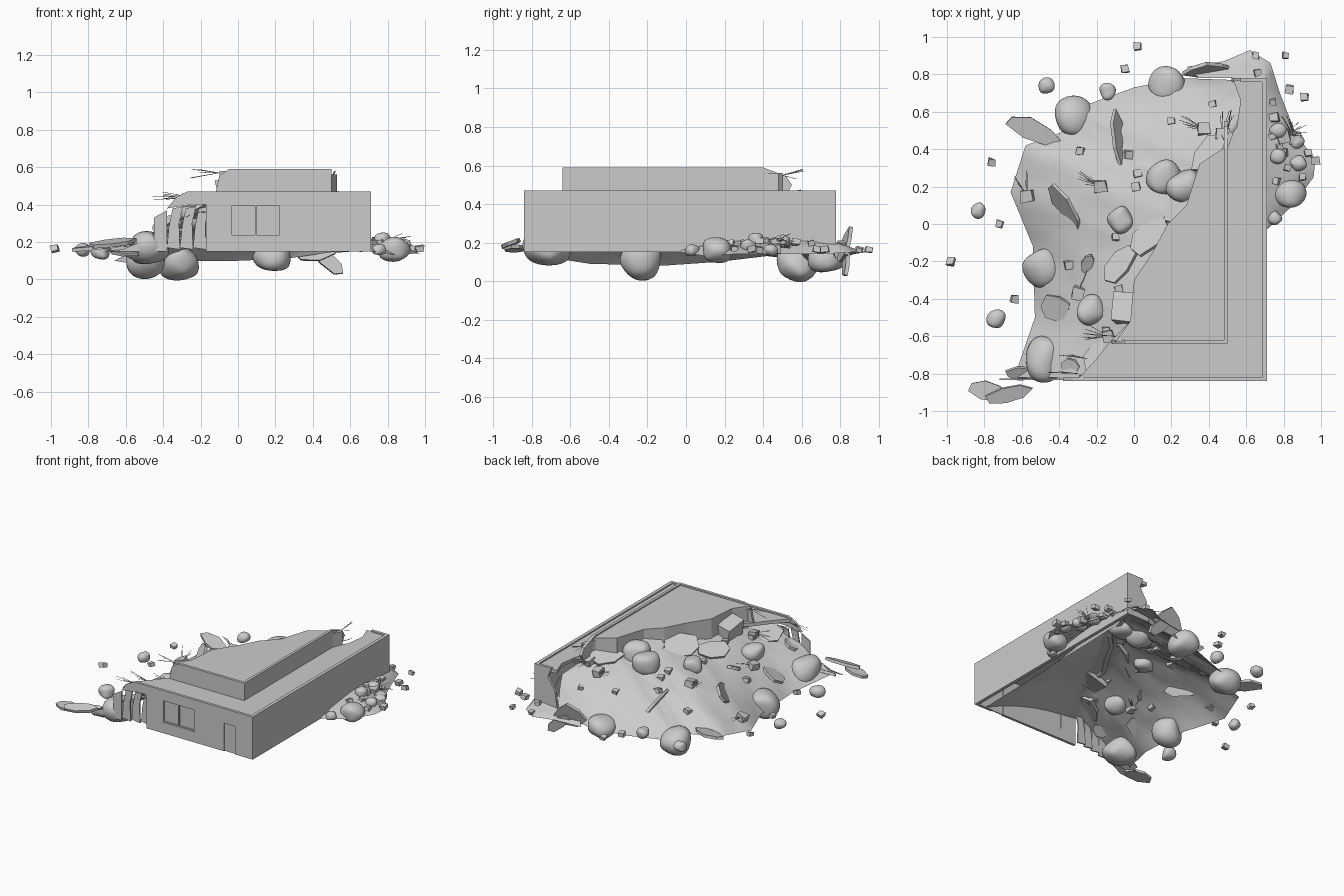
import bpy, bmesh, math, random
from mathutils import Vector, Euler
from mathutils.bvhtree import BVHTree

if "Cube" in bpy.data.objects:
    bpy.data.objects.remove(bpy.data.objects["Cube"])

random.seed(4)
R = random.uniform

def make(name, bm, smooth=False):
    bmesh.ops.recalc_face_normals(bm, faces=bm.faces)
    me = bpy.data.meshes.new(name)
    bm.to_mesh(me)
    bm.free()
    ob = bpy.data.objects.new(name, me)
    bpy.context.collection.objects.link(ob)
    if smooth:
        for p in me.polygons:
            p.use_smooth = True
    return ob

def prism(name, pts, axis, a, b):
    """Extrude a 2D outline along an axis from a to b."""
    bm = bmesh.new()
    put = {'x': lambda p, d: (d, p[0], p[1]), 'y': lambda p, d: (p[0], d, p[1]),
           'z': lambda p, d: (p[0], p[1], d)}[axis]
    lo = [bm.verts.new(put(p, a)) for p in pts]
    hi = [bm.verts.new(put(p, b)) for p in pts]
    bm.faces.new(lo)
    bm.faces.new(hi)
    n = len(pts)
    for i in range(n):
        bm.faces.new((lo[i], lo[(i + 1) % n], hi[(i + 1) % n], hi[i]))
    bm.normal_update()
    bmesh.ops.triangulate(bm, faces=[f for f in bm.faces if len(f.verts) > 4])
    return make(name, bm)

def box(name, x0, x1, y0, y1, z0, z1):
    return prism(name, [(x0, y0), (x1, y0), (x1, y1), (x0, y1)], 'z', z0, z1)

# --- Building walls: front wall panels leave the window and door open
for name, x0, x1, z0, z1 in (("left", -.17, -.04, .15, .4), ("below_window", -.04, .23, .15, .23),
                             ("middle", .23, .47, .15, .4), ("above_door", .47, .565, .36, .4),
                             ("right", .565, .71, .15, .4)):
    box("front_wall_" + name, x0, x1, -.84, -.82, z0, z1)
prism("front_wall_top", [(-.25, .4), (.71, .4), (.71, .47), (-.27, .47), (-.33, .44), (-.38, .38)], 'y', -.84, -.82)
box("door", .47, .565, -.832, -.825, .15, .36)
box("window_glass", -.04, .23, -.828, -.823, .23, .4)
for i, x in enumerate((-.04, .09, .222)):
    box(f"window_post_{i}", x, x + .008, -.838, -.826, .23, .4)
for i, z in enumerate((.23, .392)):
    box(f"window_rail_{i}", -.04, .23, -.838, -.826, z, z + .008)
box("right_wall", .685, .71, -.84, .78, .15, .47)
prism("back_wall", [(.52, .15), (.71, .15), (.71, .47), (.57, .47), (.6, .4), (.54, .3)], 'y', .76, .78)
# broken pieces of the front wall
prism("broken_wall_left", [(-.72, .15), (-.38, .15), (-.38, .37), (-.45, .33), (-.45, .21), (-.55, .19), (-.62, .16)],
      'y', -.835, -.825)
for i, x in enumerate((-.38, -.31, -.24)):
    prism(f"wall_shard_{i}", [(x, .17), (x + .07, .16), (x + .065, .3), (x + .085, .39), (x + .03, .38), (x + .01, .28)],
          'y', -.83 + i * .012, -.82 + i * .012)

# --- Roofs, torn along a diagonal edge, with a broken face below the upper roof
torn = [(-.02, -.52), (.0, -.3), (.1, -.15), (.18, 0), (.28, .1), (.35, .32), (.47, .4)]
prism("main_roof", [(.69, -.83), (.69, .77), (.53, .77), (.57, .66), (.55, .52)] + torn[::-1] +
      [(-.12, -.62), (-.2, -.72), (-.3, -.83)], 'z', .435, .46)
prism("upper_roof", [(.49, -.63), (.49, .41)] + torn[::-1] + [(-.1, -.63)], 'z', .555, .58)
edge = [(-.08, -.62)] + torn + [(.51, .5)]
prism("torn_face", edge + [(x + .02, y - .02) for x, y in edge[::-1]], 'z', .42, .56)
prism("upper_front_wall", [(-.12, .46), (.5, .46), (.5, .59), (-.05, .59), (-.1, .555)], 'y', -.64, -.62)
prism("upper_right_wall", [(-.64, .46), (.53, .46), (.55, .5), (.52, .545), (.4, .59), (-.64, .59)], 'x', .48, .5)

# --- Rubble heap: rows from outer rim to torn roof edge, then down inside
outer = [(-.64, -.82, .14), (-.53, -.5, .09), (-.54, -.12, .08), (-.66, .17, .1), (-.58, .42, .13),
         (-.36, .5, .12), (-.3, .62, .1), (0, .73, .1), (.25, .78, .11), (.53, .77, .15)]
inner = [(-.2, -.82, .36), (-.05, -.55, .43), (.03, -.3, .45), (.15, -.1, .45), (.23, .05, .46),
         (.3, .16, .46), (.34, .28, .45), (.42, .4, .44), (.53, .52, .42), (.58, .64, .37)]

def along(pts, t):
    f = t * (len(pts) - 1)
    i = min(int(f), len(pts) - 2)
    return Vector(pts[i]).lerp(Vector(pts[i + 1]), f - i)

def heap(name, outer, inner, rows, cols, power, bump, tail=0):
    bm = bmesh.new()
    grid = []
    for j in range(rows + tail + 1):
        row = []
        for i in range(cols + 1):
            o, n = along(outer, i / cols), along(inner, i / cols)
            if j <= rows:
                t = j / rows
                p = o.lerp(n, t)
                p.z = o.z + (n.z - o.z) * t ** power + (R(-bump, bump) if 0 < j < rows else 0)
            else:
                t = (j - rows) / tail
                p = n.lerp(Vector((.67, n.y, .16)), t * .95)
                p.z = n.z + (.16 - n.z) * t * t - .01
            row.append(bm.verts.new(p))
        grid.append(row)
    for j in range(len(grid) - 1):
        for i in range(cols):
            bm.faces.new((grid[j][i], grid[j][i + 1], grid[j + 1][i + 1], grid[j + 1][i]))
    bm.normal_update()
    trees.append(BVHTree.FromBMesh(bm))
    return make(name, bm, True)

trees = []
heap("rubble_heap", outer, inner, 8, 36, .8, .014, 6)
heap("side_rubble_heap",
     [(.28, .84, .13), (.48, .87, .14), (.62, .93, .15), (.73, .86, .15), (.78, .7, .14), (.87, .47, .14),
      (.97, .35, .14), (.96, .25, .14), (.85, .1, .13), (.71, -.03, .15)],
     [(.35, .78, .17), (.5, .78, .18), (.6, .78, .19), (.69, .78, .2), (.7, .66, .21), (.7, .5, .22),
      (.7, .38, .22), (.7, .25, .21), (.7, .1, .19), (.7, -.02, .16)], 4, 27, .7, .006)

def ground(x, y):
    hits = [t.ray_cast(Vector((x, y, 2)), Vector((0, 0, -1)))[0] for t in trees]
    return max([h.z for h in hits if h] + [.155])

# --- Boulders: x, y, radius, centre height (None rests on the heap)
def boulder(name, x, y, r, z=None):
    bm = bmesh.new()
    bmesh.ops.create_cube(bm, size=2)
    bmesh.ops.subdivide_edges(bm, edges=bm.edges, cuts=1, use_grid_fill=True)
    for v in bm.verts:
        v.co = v.co.normalized() * r * R(.8, 1.45) + v.co * r * .12
        v.co.z *= .85
    ob = make(name, bm, True)
    ob.location = (x, y, ground(x, y) + r * .15 if z is None else z)
    ob.rotation_euler.z = R(0, 6)
    sub = ob.modifiers.new("round", 'SUBSURF')
    sub.levels = sub.render_levels = 2

rocks = [(-.31, .58, .1, .085), (.18, .73, .095, .125), (.16, .25, .085, None), (.27, .2, .085, None),
         (-.48, -.23, .1, .1), (-.23, -.47, .075, None), (-.48, -.72, .105, .17), (-.07, .02, .065, None),
         (-.74, -.51, .05, .15), (-.47, .74, .042, .15), (-.14, .71, .042, .15), (-.83, .07, .038, .16),
         (.83, .16, .08, .155), (.77, .36, .04, None), (.88, .32, .04, None), (.75, .03, .035, None),
         (.77, .5, .04, None), (.87, .44, .035, None)]
for i, r in enumerate(rocks):
    boulder(f"boulder_{i}", *r)

# --- Small concrete chunks
def chunk(name, x, y, r):
    bm = bmesh.new()
    bmesh.ops.create_cube(bm, size=2 * r)
    for v in bm.verts:
        v.co = Vector((v.co.x * R(.7, 1.1), v.co.y * R(.7, 1.1), v.co.z * R(.5, .8)))
    ob = make(name, bm)
    ob.location = (x, y, ground(x, y) + r * .4)
    ob.rotation_euler = (R(-.3, .3), R(-.3, .3), R(-.3, .3))

spots = [(-.98, -.2), (-.64, -.4), (-.72, 0), (-.76, .33), (-.05, .83), (.02, .95), (.65, .9), (.66, .81), (.81, .9),
         (.83, .72), (.91, .68), (.74, .65), (.75, .57), (.97, .34), (.86, .47), (.78, .41), (.82, .3), (.9, .25),
         (.74, .47), (.2, .55), (.42, .64), (-.29, .39), (-.03, .37), (.02, .27), (.01, .2), (-.1, -.07),
         (-.35, -.22), (-.08, -.35), (-.15, -.57), (.8, .38), (.93, .38), (.76, .23)]
for i, (x, y) in enumerate(spots):
    chunk(f"chunk_{i}", x, y, R(.018, .024))
chunk("torn_roof_lump", -.01, -.45, .09)

# --- Broken flat slabs: centre, half length, half width, rotation
def slab(name, x, y, a, b, rot, z=None, n=7, thick=.02):
    pts = []
    for k in range(n):
        t, s = 2 * math.pi * k / n, R(.8, 1.1)
        pts.append((a * s * math.cos(t), b * s * math.sin(t)))
    ob = prism(name, pts, 'z', -thick / 2, thick / 2)
    ob.location = (x, y, ground(x, y) + .02 if z is None else z)
    ob.rotation_euler = Euler(rot)

slabs = [(-.08, .44, .17, .06, (1.0, .1, 1.7)), (-.37, .09, .18, .07, (1.0, .1, -1.0)),
         (-.42, -.45, .09, .08, (.1, -.5, .3)), (.08, -.06, .1, .14, (0, -.7, -.8), .45),
         (.24, .1, .08, .12, (0, -.7, -.6), .47), (-.08, -.22, .08, .13, (0, -.6, -.6)),
         (-.25, -.21, .06, .035, (.2, -.4, 1.1)), (-.34, -.76, .06, .05, (.2, -.5, 0), .3),
         (-.17, -.7, .1, .14, (0, -.6, -.6), .38), (-.78, -.89, .12, .055, (.1, -.1, -.2), .17),
         (-.67, -.91, .13, .05, (.3, -.12, .25), .195), (.39, .825, .13, .1, (1.25, .3, .05), .18),
         (.48, .83, .12, .045, (1.3, .7, 0), .1), (-.54, .5, .17, .06, (.1, .15, -.4), .17),
         (.41, .38, .08, .13, (0, -.5, -.7), .46), (-.6, -.8, .1, .04, (.5, 0, 0), .15)]
for i, s in enumerate(slabs):
    slab(f"slab_{i}", *s)

# --- Concrete lumps with bent reinforcing bars
cu = bpy.data.curves.new("reinforcing_bars", 'CURVE')
cu.dimensions = '3D'
cu.bevel_depth = .0014
cu.bevel_resolution = 0
bars = [(-.57, .15, 2.0), (-.18, .2, 2.8), (.37, .51, 2.9), (.47, .48, 1.4), (-.14, -.6, 3.0), (-.3, -.37, .8),
        (.86, .46, 2.2), (.8, .47, .3)]
for i, (x, y, ang) in enumerate(bars):
    g = ground(x, y) + .015
    chunk(f"barred_lump_{i}", x, y, .035)
    for k in range(7):
        t = ang + R(-.45, .45)
        d = Vector((math.cos(t), math.sin(t), R(.1, .6))) * R(.08, .14)
        sp = cu.splines.new('POLY')
        sp.points.add(2)
        for q, f in zip(sp.points, (0, .6, 1)):
            p = Vector((x, y, g)) + d * f
            q.co = (p.x, p.y, p.z - .02 * f * f, 1)
# bars sticking out of the torn roofs
for x, y, z, dx, dy in ((-.1, -.6, .57, -1, .1), (.5, .5, .55, .2, 1), (-.3, -.8, .44, -1, .1), (-.25, -.72, .44, -1, .2)):
    for k in range(5):
        sp = cu.splines.new('POLY')
        sp.points.add(1)
        sp.points[0].co = (x, y, z, 1)
        sp.points[1].co = (x + dx * R(.08, .16), y + dy * R(.06, .12), min(z + R(-.04, .04), .59), 1)
ob = bpy.data.objects.new("reinforcing_bars", cu)
bpy.context.collection.objects.link(ob)
